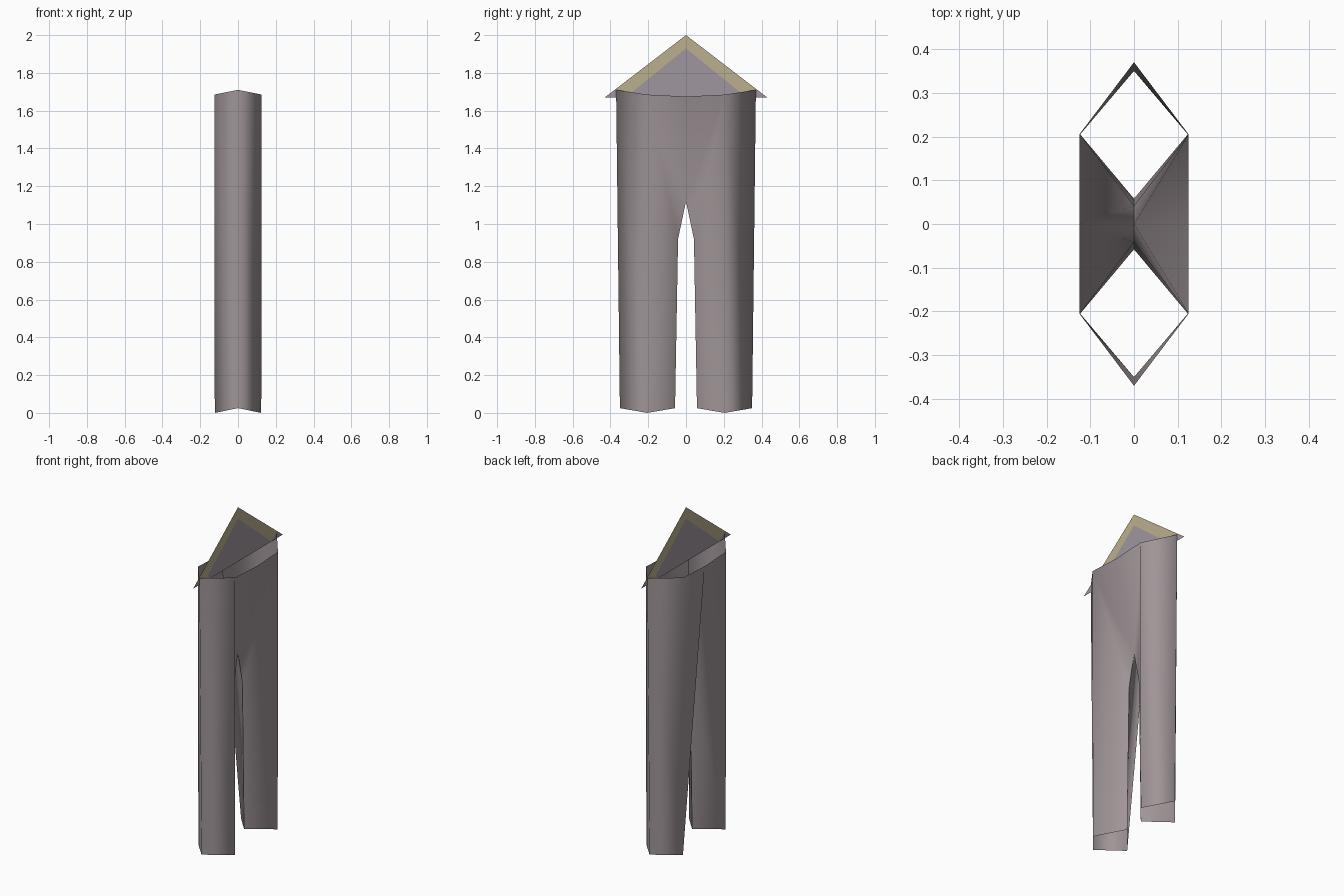
import bpy
import bmesh

if "Cube" in bpy.data.objects:
    bpy.data.objects.remove(bpy.data.objects["Cube"])


def material(name, color):
    m = bpy.data.materials.new(name)
    m.diffuse_color = (*color, 1.0)
    m.use_nodes = True
    m.node_tree.nodes["Principled BSDF"].inputs["Base Color"].default_value = m.diffuse_color
    return m


def build(name, points, sections, mats, smooth):
    """Build mirrored sections (faces, sx, sy), weld them, split the inseam."""
    bm = bmesh.new()
    for faces, sx, sy in sections:
        vs = [bm.verts.new((x * sx, y * sy, z)) for x, y, z in points]
        for idx, slot in faces:
            order = idx if sx * sy > 0 else idx[::-1]
            f = bm.faces.new([vs[i] for i in order])
            f.material_index = slot
            f.smooth = smooth
    bmesh.ops.remove_doubles(bm, verts=bm.verts, dist=0.0005)
    if smooth:
        # sharp inseam between the two sides of the trousers
        seam = [e for e in bm.edges if len(e.link_faces) == 2 and
                all(abs(v.co.x) < 0.001 and abs(v.co.y) < 0.1 for v in e.verts)]
        bmesh.ops.split_edges(bm, edges=seam)
    loose = [v for v in bm.verts if not v.link_faces]
    bmesh.ops.delete(bm, geom=loose, context='VERTS')
    mesh = bpy.data.meshes.new(name)
    bm.to_mesh(mesh)
    bm.free()
    for m in mats:
        mesh.materials.append(m)
    obj = bpy.data.objects.new(name, mesh)
    bpy.context.collection.objects.link(obj)
    return obj


cloth = material("mauve_grey_cloth", (0.35, 0.30, 0.312))
tan = material("tan_wood", (0.50, 0.43, 0.27))
lining = material("lilac_grey", (0.35, 0.305, 0.345))

# Trousers: quarter outline, open at waist and cuffs
quarter = [
    (0, -0.37, 1.71),        # 0 waist, outer seam
    (0.125, -0.205, 1.685),  # 1 waist, ridge
    (0.125, 0, 1.675),       # 2 waist, middle
    (0, 0, 1.12),            # 3 crotch
    (0, -0.042, 0.92),       # 4 inner seam, thigh
    (0, -0.058, 0.025),      # 5 cuff, inner seam
    (0.123, -0.205, 0),      # 6 cuff, ridge
    (0, -0.35, 0.025),       # 7 cuff, outer seam
]
outer = [((0, 7, 6, 1), 0), ((6, 5, 4), 0)]
# right side folds in from the waist corner, left side from the waist middle
right = outer + [((1, 3, 2), 0), ((1, 4, 3), 0), ((1, 6, 4), 0)]
left = outer + [((1, 6, 2), 0), ((6, 4, 2), 0), ((4, 3, 2), 0)]
build("trousers", quarter,
      [(right, 1, 1), (right, 1, -1), (left, -1, 1), (left, -1, -1)],
      [cloth], True)

# Hanger: flat triangular sheet inside the waist with a tan sloping band
half = [
    (0, 0, 2.0),         # 0 apex
    (0, 0.375, 1.712),   # 1 band end on the outer edge
    (0, 0.43, 1.67),     # 2 tip
    (0, 0.32, 1.67),     # 3 band end on the lower edge
    (0, 0, 1.93),        # 4 inner apex
    (0, 0, 1.67),        # 5 lower middle
]
sheet = [((0, 4, 3, 1), 0), ((1, 3, 2), 1), ((4, 5, 3), 1)]
build("hanger", half, [(sheet, 1, 1), (sheet, 1, -1)], [tan, lining], False)
